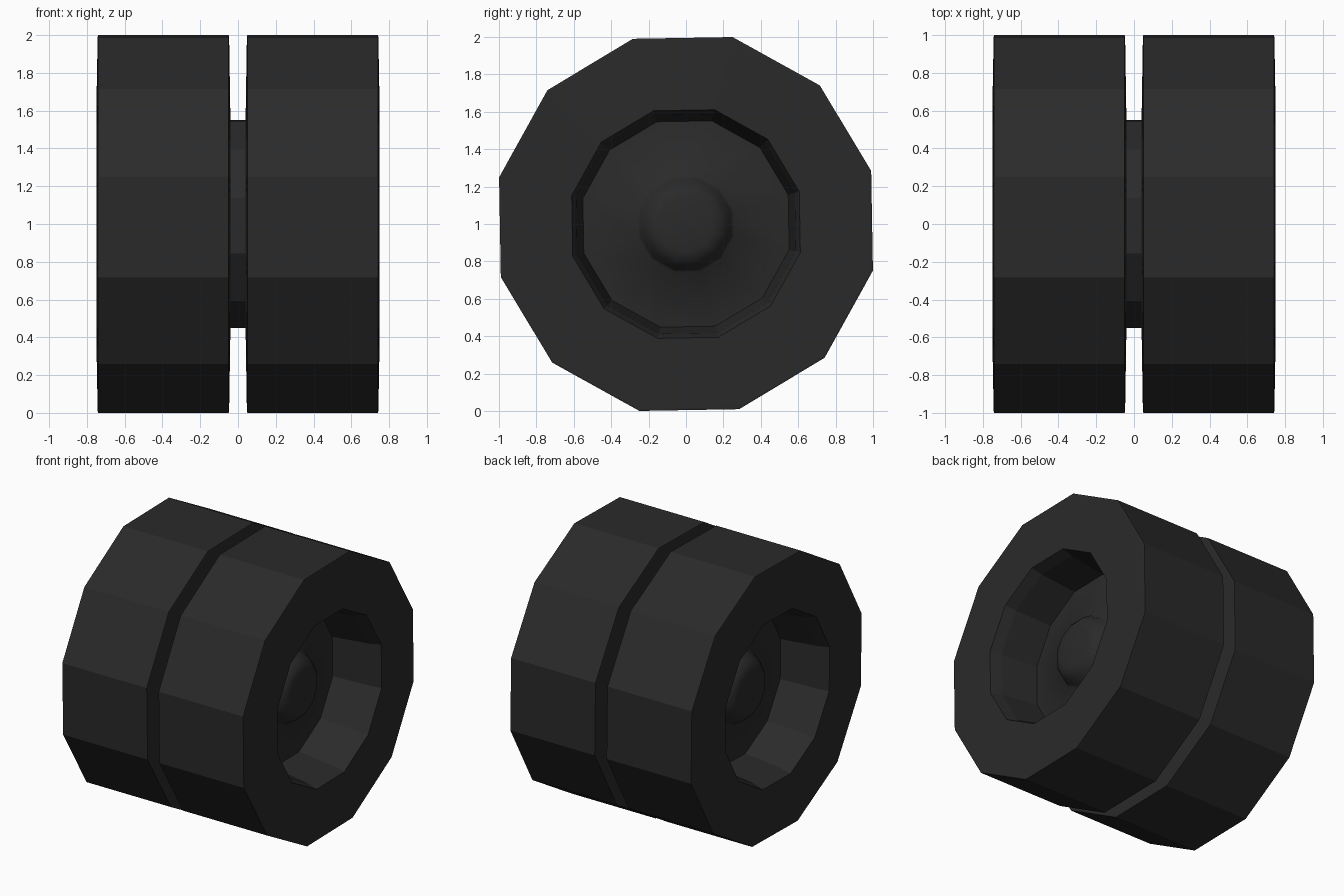
import bpy, bmesh, math

if "Cube" in bpy.data.objects:
    bpy.data.objects.remove(bpy.data.objects["Cube"])

SIDES = 12
PHASE = math.radians(16)

rubber = bpy.data.materials.new("black_rubber")
rubber.diffuse_color = (0.023, 0.023, 0.023, 1)
rubber.use_nodes = True
rubber.node_tree.nodes["Principled BSDF"].inputs["Base Color"].default_value = rubber.diffuse_color


def lathe(name, profile, sx=1, closed=False, smooth=False):
    """Turn an (x, radius) profile round the axle line; radius 0 becomes a tip."""
    bm = bmesh.new()
    rings = []
    for x, r in profile:
        if r == 0:
            rings.append([bm.verts.new((sx * x, 0, 1))] * SIDES)
        else:
            rings.append([bm.verts.new((sx * x,
                                        r * math.cos(PHASE + i * math.tau / SIDES),
                                        1 + r * math.sin(PHASE + i * math.tau / SIDES)))
                          for i in range(SIDES)])
    pairs = list(zip(rings, rings[1:]))
    if closed:
        pairs.append((rings[-1], rings[0]))
    for a, b in pairs:
        for i in range(SIDES):
            j = (i + 1) % SIDES
            f = bm.faces.new(list(dict.fromkeys((a[i], a[j], b[j], b[i]))))
            f.smooth = smooth
    bmesh.ops.recalc_face_normals(bm, faces=bm.faces)
    me = bpy.data.meshes.new(name)
    bm.to_mesh(me)
    bm.free()
    me.materials.append(rubber)
    ob = bpy.data.objects.new(name, me)
    bpy.context.collection.objects.link(ob)


for side, sx in (("right", 1), ("left", -1)):
    # tyre with slightly bulged side walls and a tapered rim opening
    lathe(side + "_tyre", [(0.047, 1.02), (0.049, 1.03), (0.741, 1.03), (0.743, 1.02),
                           (0.75, 0.63), (0.67, 0.605), (0.38, 0.567),
                           (0.04, 0.567)], sx, closed=True)
    # shallow cone disc and rounded hub cap at the bottom of the recess
    lathe(side + "_hub", [(0.39, 0.57), (0.425, 0.265), (0.445, 0.25), (0.49, 0.225),
                          (0.52, 0.19), (0.53, 0.15), (0.53, 0)], sx, smooth=True)

# axle drum joining the two wheels
lathe("axle_drum", [(-0.06, 0.567), (0.06, 0.567)])
